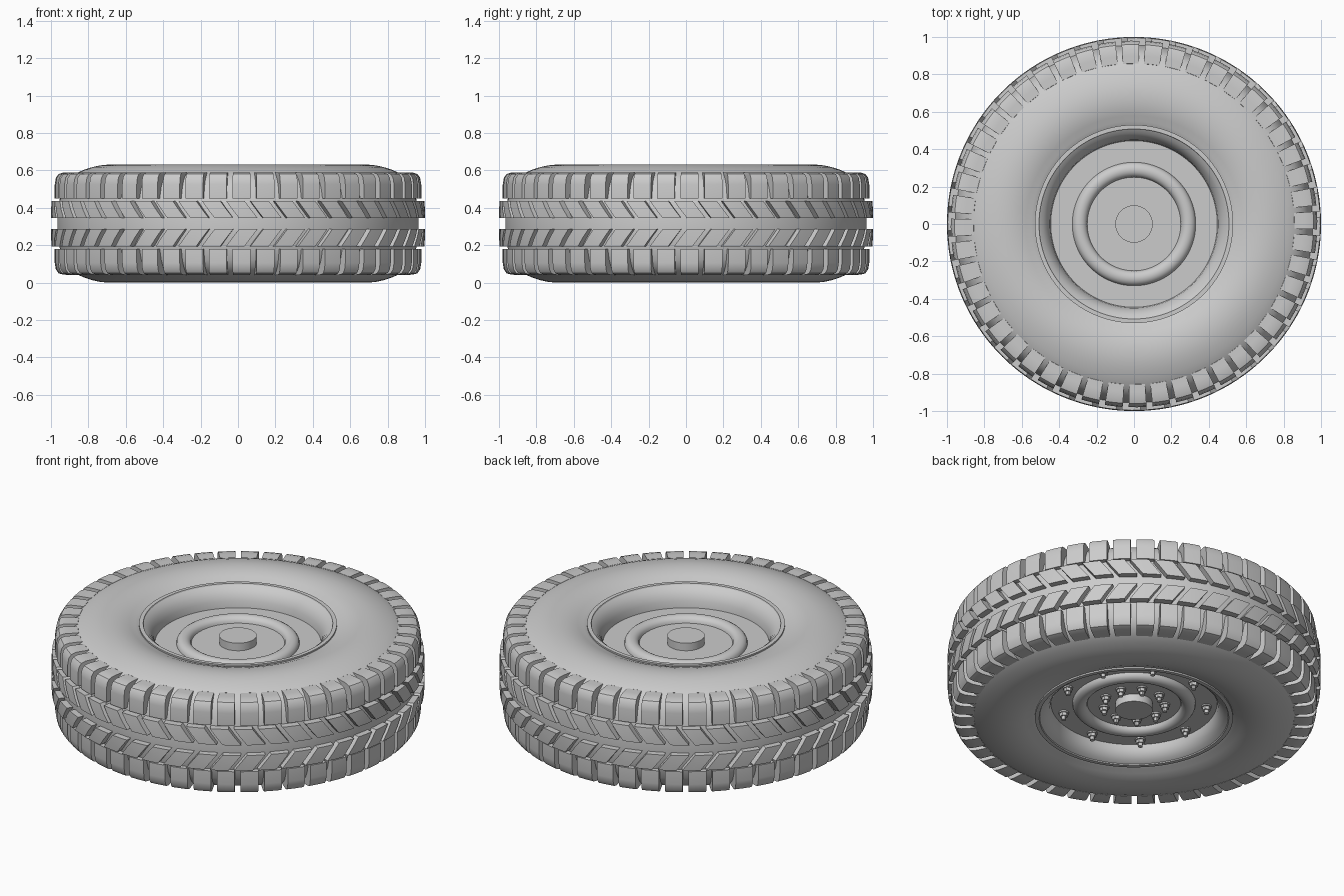
import bpy, bmesh, math
from math import sin, cos, pi, radians

if "Cube" in bpy.data.objects:
    bpy.data.objects.remove(bpy.data.objects["Cube"])

H = 0.63          # overall height
COUNT = 48        # tread blocks per row
PITCH = 2 * pi / COUNT


def finish(name, bm, angle=30):
    bmesh.ops.remove_doubles(bm, verts=bm.verts, dist=1e-5)
    bmesh.ops.recalc_face_normals(bm, faces=bm.faces)
    me = bpy.data.meshes.new(name)
    bm.to_mesh(me)
    bm.free()
    ob = bpy.data.objects.new(name, me)
    bpy.context.collection.objects.link(ob)
    bpy.ops.object.select_all(action='DESELECT')
    ob.select_set(True)
    bpy.context.view_layer.objects.active = ob
    bpy.ops.object.shade_smooth_by_angle(angle=radians(angle))
    return ob


def lathe(name, profile, closed=False, steps=128):
    """Spin an (r, z) profile around z."""
    bm = bmesh.new()
    vs = [bm.verts.new((r, 0, z)) for r, z in profile]
    edges = [bm.edges.new(p) for p in zip(vs, vs[1:])]
    if closed:
        edges.append(bm.edges.new((vs[-1], vs[0])))
    bmesh.ops.spin(bm, geom=vs + edges, cent=(0, 0, 0), axis=(0, 0, 1),
                   angle=2 * pi, steps=steps, use_merge=True)
    return finish(name, bm)


def tread_row(name, sections, width, phase, flip):
    """Ring of blocks; each section is (r_out, z_out, r_in, z_in, slant)."""
    bm = bmesh.new()
    for i in range(COUNT):
        a = i * PITCH - pi / 2 + phase
        rings = []
        for ro, zo, ri, zi, s in sections:
            pts = [(ro, zo, -width / 2), (ro, zo, 0), (ro, zo, width / 2),
                   (ri, zi, width / 2), (ri, zi, -width / 2)]
            rings.append([bm.verts.new((r * cos(a + t + s), r * sin(a + t + s),
                                        H - z if flip else z))
                          for r, z, t in pts])
        for p, q in zip(rings, rings[1:]):
            for k in range(5):
                m = (k + 1) % 5
                bm.faces.new((p[k], p[m], q[m], q[k]))
        bm.faces.new(rings[0])
        bm.faces.new(rings[-1][::-1])
    return finish(name, bm)


# Tyre body: upper half profile, mirrored to the lower half
half = [(0.50, 0.57), (0.53, 0.592), (0.55, 0.598), (0.58, 0.611), (0.62, 0.623),
        (0.66, 0.629), (0.70, 0.63), (0.74, 0.626), (0.78, 0.617), (0.82, 0.604),
        (0.86, 0.587), (0.89, 0.568), (0.915, 0.545), (0.935, 0.51),
        (0.947, 0.47), (0.957, 0.43), (0.965, 0.36)]
lathe("tyre_body", half + [(r, H - z) for r, z in reversed(half)], closed=True)

# Tread: shoulder blocks wrap onto the sidewall, chevron blocks slant to the centre
shoulder = [(0.98, 0.45, 0.92, 0.45, 0), (0.98, 0.525, 0.91, 0.50, 0),
            (0.974, 0.56, 0.90, 0.53, 0), (0.96, 0.58, 0.89, 0.55, 0),
            (0.935, 0.588, 0.88, 0.56, 0), (0.90, 0.589, 0.865, 0.575, 0),
            (0.858, 0.589, 0.855, 0.58, 0)]
chevron = [(1.0, 0.345, 0.94, 0.345, 0.035), (1.0, 0.39, 0.94, 0.39, 0),
           (0.996, 0.437, 0.93, 0.437, -0.035)]
for side, flip in (("upper", False), ("lower", True)):
    tread_row(side + "_shoulder_blocks", shoulder, PITCH * 0.75, 0.02, flip)
    tread_row(side + "_chevron_blocks", chevron, PITCH * 0.76, 0.02, flip)


# Wheel: recessed disc on both sides with a rounded raised ring
def wheel_half(floor, sign):
    def face(d):
        return floor + sign * d
    rim = 0.595 if sign > 0 else H - 0.595
    ring = [(0.29 - 0.04 * cos(k * pi / 8), face(0.035 * sin(k * pi / 8)))
            for k in range(9)]
    return [(0, floor)] + ring + [
        (0.445, floor), (0.45, floor + (rim - floor) * 0.35),
        (0.465, floor + (rim - floor) * 0.65), (0.485, floor + (rim - floor) * 0.88),
        (0.505, rim), (0.508, rim + sign * 0.006), (0.53, rim + sign * 0.006),
        (0.53, rim - sign * 0.04)]


TOP, BOTTOM = 0.485, 0.12
lathe("wheel", wheel_half(TOP, 1) + wheel_half(BOTTOM, -1)[::-1])

# Axle hub standing out of both faces
lathe("axle_hub", [(0, 0.53), (0.10, 0.53), (0.10, 0.075), (0, 0.075)], steps=64)


# Two rings of nine bolts on the lower face: washer, hex nut and stud
def bolt_ring(name, radius, size):
    bm = bmesh.new()
    for i in range(9):
        a = radians(225 + 40 * i)
        for r, depth, sides in ((1.0, 0.008, 20), (0.8, 0.026, 6), (0.45, 0.045, 12)):
            made = bmesh.ops.create_cone(bm, cap_ends=True, segments=sides,
                                         radius1=r * size, radius2=r * size,
                                         depth=depth + 0.01)
            bmesh.ops.translate(bm, verts=made["verts"],
                                vec=(radius * cos(a), radius * sin(a),
                                     BOTTOM + 0.005 - depth / 2))
    return finish(name, bm)


bolt_ring("rim_bolts", 0.39, 0.028)
bolt_ring("hub_bolts", 0.166, 0.028)
